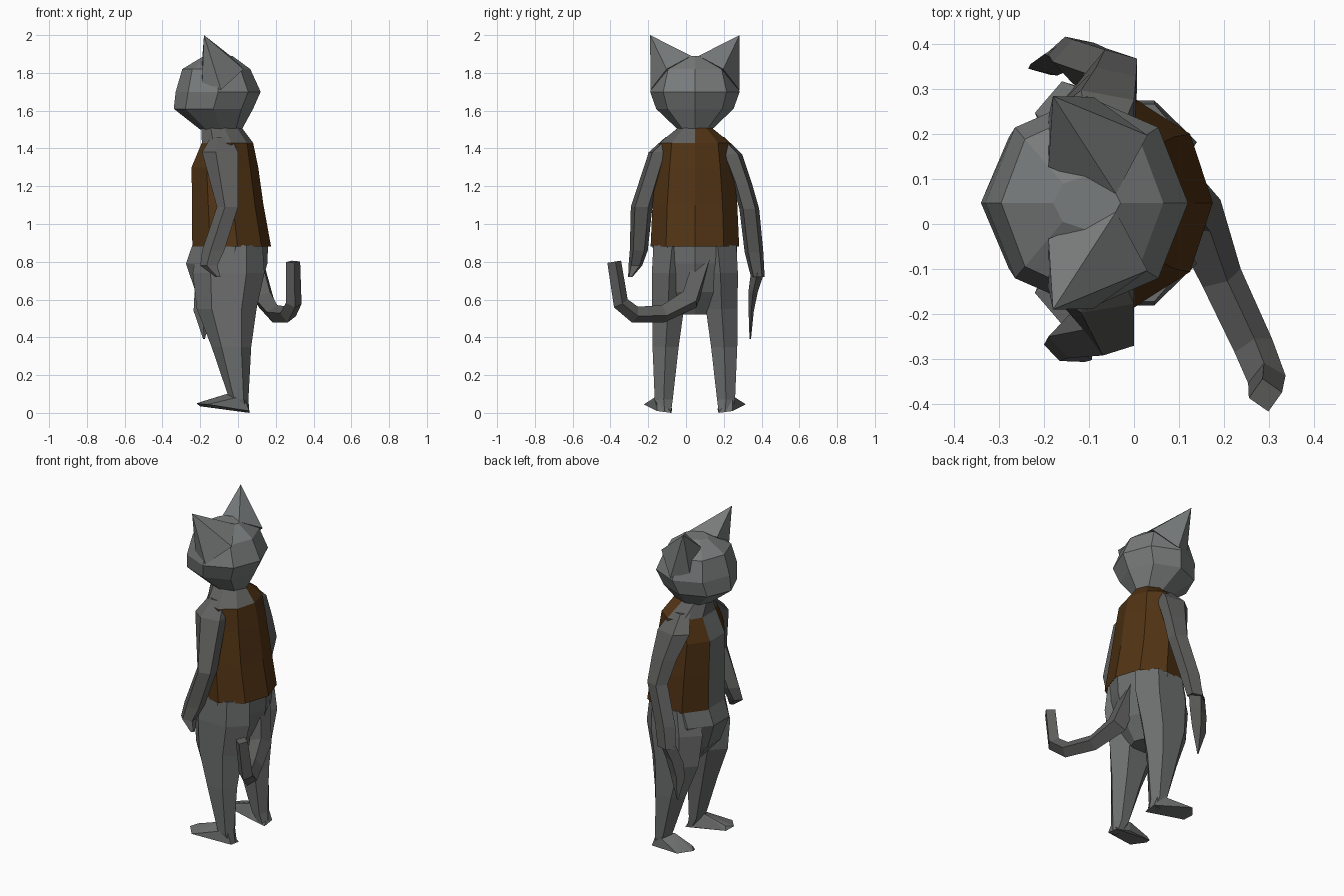
import bpy, bmesh
from math import sin, cos, tau

if "Cube" in bpy.data.objects:
    bpy.data.objects.remove(bpy.data.objects["Cube"])

MID = 0.047  # symmetry plane of the body (y)


def paint(name, r, g, b):
    m = bpy.data.materials.new(name)
    m.diffuse_color = (r, g, b, 1)
    m.use_nodes = True
    m.node_tree.nodes["Principled BSDF"].inputs["Base Color"].default_value = m.diffuse_color
    return m


brown = paint("brown_cloth", .082, .033, .007)
head_fur = paint("head_fur", .19, .2, .2)
leg_fur = paint("leg_fur", .15, .155, .153)
arm_fur = paint("arm_fur", .115, .115, .113)


def finish(name, bm, mat):
    bmesh.ops.recalc_face_normals(bm, faces=bm.faces)
    me = bpy.data.meshes.new(name)
    bm.to_mesh(me)
    bm.free()
    ob = bpy.data.objects.new(name, me)
    bpy.context.collection.objects.link(ob)
    me.materials.append(mat)
    return ob


def loft(name, mat, rings, n, phase=0.0, cols=None):
    """Stack horizontal elliptical rings (cx, cy, z, rx, ry); column 0 starts at the front (-x)."""
    bm = bmesh.new()
    loops = [[bm.verts.new((cx - rx * cos((k + phase) * tau / n),
                            cy + ry * sin((k + phase) * tau / n), z))
              for k in range(n)] for cx, cy, z, rx, ry in rings]
    for a, b in zip(loops, loops[1:]):
        for k in (range(n) if cols is None else cols):
            j = (k + 1) % n
            bm.faces.new((a[k], a[j], b[j], b[k]))
    if cols is None:
        bm.faces.new(loops[0])
        bm.faces.new(loops[-1])
    loose = [v for v in bm.verts if not v.link_faces]
    bmesh.ops.delete(bm, geom=loose, context='VERTS')
    return finish(name, bm, mat)


def hull(name, mat, pts):
    bm = bmesh.new()
    for p in pts:
        bm.verts.new(p)
    bmesh.ops.convex_hull(bm, input=bm.verts)
    return finish(name, bm, mat)


# Torso: open waistcoat around the back and sides, bare chest strip at the front
torso = [(-.04, MID, .88, .215, .238), (-.06, MID, 1.1, .195, .228),
         (-.075, MID, 1.3, .182, .208), (-.06, MID, 1.43, .14, .19)]
neck = [torso[-1], (-.09, MID, 1.51, .11, .09)]
loft("waistcoat", brown, torso, 9, -.5, range(1, 9))
loft("chest", leg_fur, torso, 9, -.5, [0])
loft("waistcoat_collar", brown, neck, 9, -.5, [3, 4])
loft("shoulders", arm_fur, neck, 9, -.5, [0, 1, 2, 5, 6, 7, 8])

# Hips
loft("hips", leg_fur, [(-.045, MID, .9, .205, .228), (-.067, MID, .79, .222, .222),
                       (-.06, MID, .64, .175, .18), (-.045, MID, .52, .08, .08)], 9, -.5)

# Legs and feet
for s, side in ((-1, "right"), (1, "left")):
    loft(side + "_leg", leg_fur, [(-.04, MID + s * .12, .89, .17, .115),
                                  (-.05, MID + s * .135, .74, .19, .107),
                                  (-.06, MID + s * .142, .55, .158, .097),
                                  (-.035, MID + s * .155, .35, .105, .08),
                                  (.005, MID + s * .165, .07, .05, .055),
                                  (.03, MID + s * .16, .01, .03, .04)], 6)
    hull(side + "_foot", leg_fur, [(x, MID + s * y, z) for x, y, z in
                                   [(.06, .125, .0), (.06, .2, .01), (.03, .2, .09),
                                    (-.06, .15, .1), (-.03, .12, .02), (-.2, .15, .035),
                                    (-.16, .27, .045), (-.22, .2, .05), (-.19, .16, .06)]])

# Right arm, hanging straight
loft("right_arm", arm_fur, [(-.085, -.07, 1.46, .06, .04), (-.085, -.145, 1.38, .105, .055),
                            (-.05, -.235, 1.09, .062, .06), (-.125, -.25, .86, .065, .05),
                            (-.15, -.268, .78, .05, .038), (-.105, -.295, .72, .015, .012)], 5)

# Left arm with a long pointed hand
loft("left_arm", arm_fur, [(-.085, .165, 1.46, .06, .04), (-.085, .24, 1.37, .105, .06),
                           (-.06, .295, 1.22, .08, .055), (-.045, .335, 1.08, .064, .055),
                           (-.115, .36, .85, .065, .052), (-.135, .38, .72, .058, .038)], 5)
loft("left_hand", arm_fur, [(-.14, .378, .74, .058, .035), (-.17, .355, .64, .06, .025),
                            (-.185, .345, .54, .05, .014), (-.18, .34, .39, .004, .004)], 4)

# Head
loft("head", head_fur, [(-.09, MID, 1.5, .11, .09), (-.13, MID, 1.61, .21, .205),
                        (-.105, MID, 1.7, .225, .237), (-.115, MID, 1.82, .18, .2),
                        (-.105, MID, 1.89, .075, .06)], 8)

# Ears, running down into the cheeks
for s, side in ((-1, "right"), (1, "left")):
    hull(side + "_ear", head_fur, [(x, MID + s * y, z) for x, y, z in
                                   [(-.18, .237, 2.0), (-.19, .08, 1.87), (-.04, .02, 1.89),
                                    (.03, .15, 1.82), (-.09, .235, 1.71), (-.19, .19, 1.75)]])

# Tail: four-sided tube that curls up at the end
cu = bpy.data.curves.new("tail", 'CURVE')
cu.dimensions = '3D'
cu.bevel_depth = .05
cu.bevel_resolution = 0
cu.use_fill_caps = True
cu.materials.append(arm_fur)
path = [(.08, .1, .84, 1.1), (.14, .02, .6, 1.25), (.195, -.12, .525, .95),
        (.265, -.27, .52, .9), (.295, -.345, .58, .85), (.292, -.38, .8, .75)]
sp = cu.splines.new('POLY')
sp.use_smooth = False
sp.points.add(len(path) - 1)
for p, (x, y, z, r) in zip(sp.points, path):
    p.co = (x, y, z, 1)
    p.radius = r
tail = bpy.data.objects.new("tail", cu)
bpy.context.collection.objects.link(tail)
bpy.context.view_layer.objects.active = tail
tail.select_set(True)
bpy.ops.object.convert(target='MESH')
